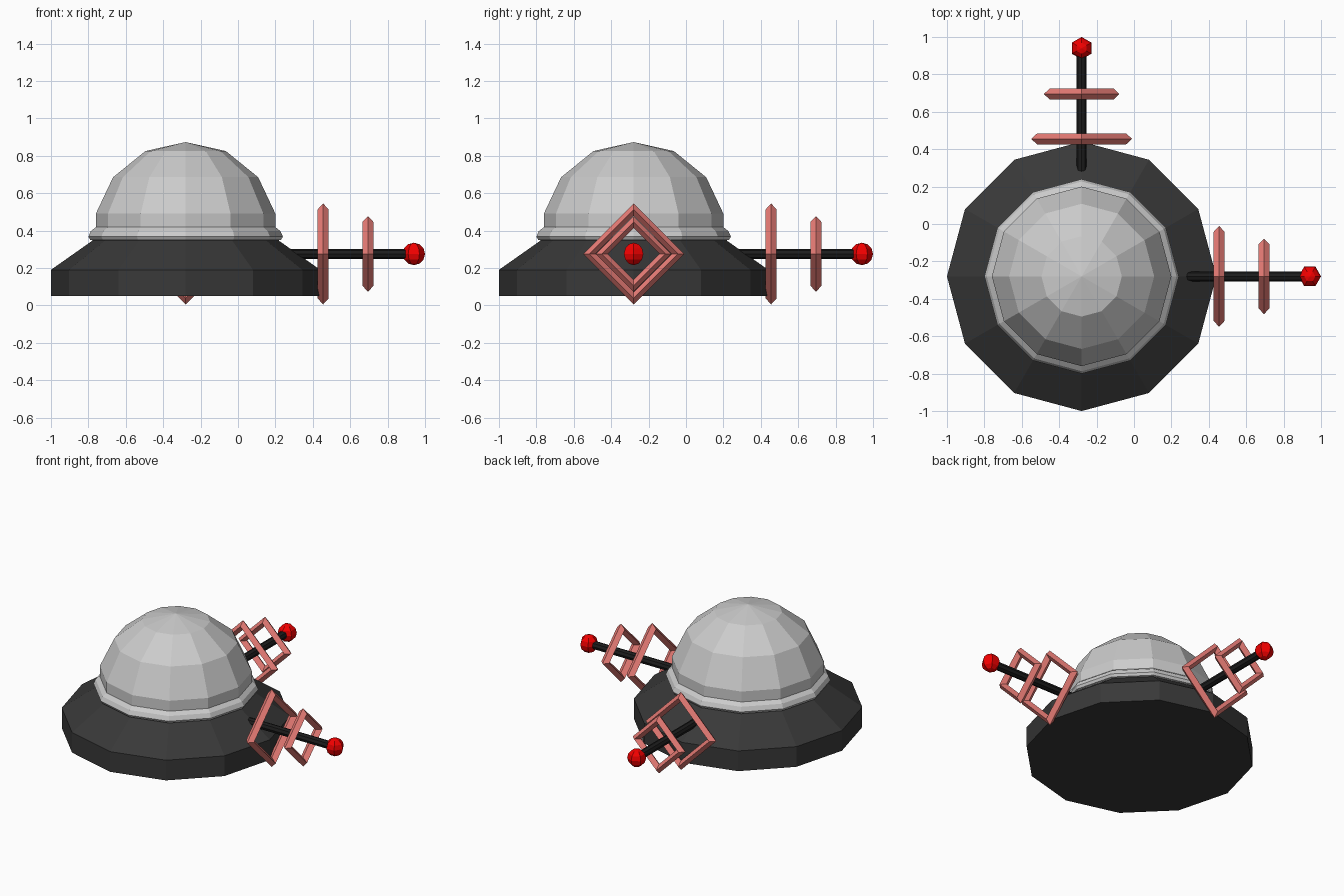
import bpy, bmesh
from math import pi, sin, cos
from mathutils import Matrix, Vector

if "Cube" in bpy.data.objects:
    bpy.data.objects.remove(bpy.data.objects["Cube"])

CX = CY = -0.28
ROD_Z = 0.275


def material(name, rgb):
    m = bpy.data.materials.new(name)
    m.diffuse_color = (*rgb, 1)
    m.use_nodes = True
    m.node_tree.nodes["Principled BSDF"].inputs["Base Color"].default_value = m.diffuse_color
    return m


dark = material("dark_grey", (0.04, 0.04, 0.04))
black = material("black", (0.012, 0.012, 0.012))
red = material("red", (0.9, 0.0, 0.0))
pink = material("salmon", (0.8, 0.2, 0.18))


def finish(name, bm, mat, matrix):
    bmesh.ops.recalc_face_normals(bm, faces=bm.faces)
    mesh = bpy.data.meshes.new(name)
    bm.to_mesh(mesh)
    bm.free()
    if mat:
        mesh.materials.append(mat)
    obj = bpy.data.objects.new(name, mesh)
    obj.matrix_world = matrix
    bpy.context.collection.objects.link(obj)
    return obj


def lathe(name, profile, sides, mat, matrix, closed=False):
    """Revolve (radius, height) points about local z; ends are capped unless closed."""
    bm = bmesh.new()
    rings = []
    for r, z in profile:
        if r == 0:
            rings.append([bm.verts.new((0, 0, z))] * sides)
        else:
            rings.append([bm.verts.new((r * cos(2 * pi * i / sides), r * sin(2 * pi * i / sides), z))
                          for i in range(sides)])
    pairs = list(zip(rings, rings[1:]))
    if closed:
        pairs.append((rings[-1], rings[0]))
    for a, b in pairs:
        for i in range(sides):
            j = (i + 1) % sides
            bm.faces.new(list(dict.fromkeys((a[i], a[j], b[j], b[i]))))
    if not closed:
        for (r, _), ring in ((profile[0], rings[0]), (profile[-1], rings[-1])):
            if r:
                bm.faces.new(ring)
    return finish(name, bm, mat, matrix)


# Twelve-sided body
body = Matrix.Translation((CX, CY, 0))
lathe("base", [(0.72, 0.05), (0.72, 0.19), (0.49, 0.352)], 12, dark, body)
lathe("dome_collar", [(0.48, 0.345), (0.51, 0.35), (0.52, 0.367), (0.507, 0.397), (0.48, 0.418)],
      12, None, body)
lathe("dome", [(0.48, 0.40), (0.48, 0.49), (0.388, 0.685), (0.215, 0.825), (0, 0.873)],
      12, None, body)


# Two antennas, each a rod with two diamond rings and a ball tip
def antenna(prefix, angle):
    turn = Matrix.Translation((CX, CY, ROD_Z)) @ Matrix.Rotation(angle, 4, 'Z')
    along = turn @ Matrix.Rotation(pi / 2, 4, 'Y')
    lathe(prefix + "_rod", [(0.027, 0.40), (0.027, 1.20)], 8, black, along)
    for label, dist, major, minor in (("large", 0.735, 0.237, 0.033), ("small", 0.975, 0.170, 0.032)):
        section = [(major + minor, dist), (major, dist + 0.03),
                   (major - minor, dist), (major, dist - 0.03)]
        lathe(f"{prefix}_{label}_ring", section, 4, pink, along, closed=True)
    bm = bmesh.new()
    bmesh.ops.create_uvsphere(bm, u_segments=6, v_segments=6, radius=0.06)
    # put a sphere corner on the rod axis
    tip = max(bm.verts, key=lambda v: Vector((v.co.x, v.co.y)).length + v.co.x * 0.01)
    spin = Vector((1, 0)).angle_signed(Vector((tip.co.x, tip.co.y)))
    bm.transform(Matrix.Rotation(spin, 4, 'Z'))
    finish(prefix + "_ball", bm, red, turn @ Matrix.Translation((1.22, 0, 0)))


antenna("right_antenna", 0)
antenna("back_antenna", pi / 2)
